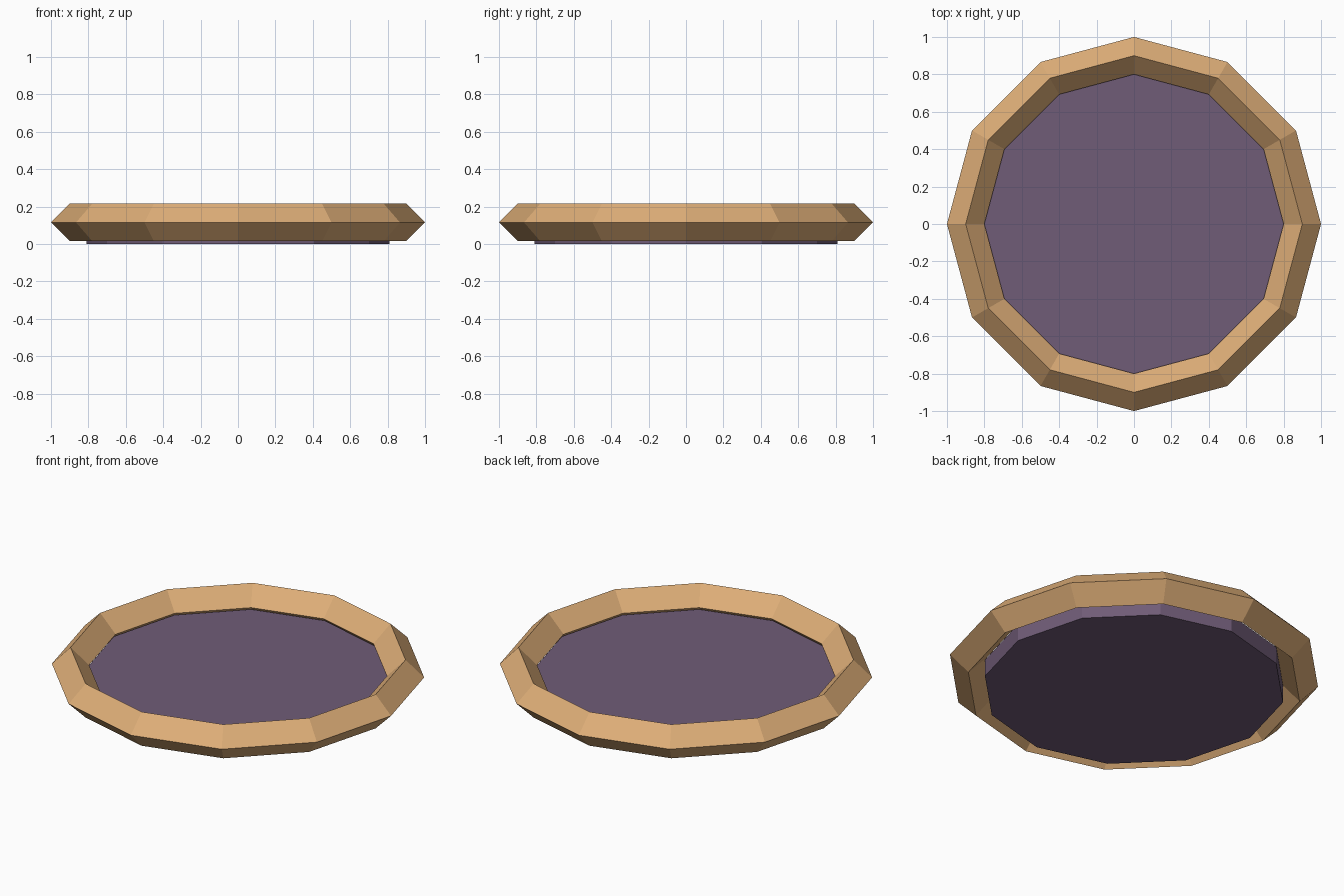
import bpy
import bmesh
from math import cos, sin, tau

SIDES = 12

cube = bpy.data.objects.get("Cube")
if cube:
    bpy.data.objects.remove(cube, do_unlink=True)


def linear(channel):
    c = channel / 255
    return c / 12.92 if c <= 0.04045 else ((c + 0.055) / 1.055) ** 2.4


def material(name, *rgb):
    mat = bpy.data.materials.new(name)
    mat.use_nodes = True
    colour = (*map(linear, rgb), 1)
    mat.diffuse_color = colour
    mat.node_tree.nodes["Principled BSDF"].inputs["Base Color"].default_value = colour
    return mat


def revolve(name, profile, mat, closed):
    """Spin a (radius, height) profile into a flat-faced solid."""
    bm = bmesh.new()
    rings = [[bm.verts.new((r * cos(tau * i / SIDES), r * sin(tau * i / SIDES), z))
              for i in range(SIDES)] for r, z in profile]
    pairs = list(zip(rings, rings[1:]))
    if closed:
        pairs.append((rings[-1], rings[0]))
    else:
        bm.faces.new(rings[0])
        bm.faces.new(rings[-1])
    for low, high in pairs:
        for i in range(SIDES):
            j = (i + 1) % SIDES
            bm.faces.new((low[i], low[j], high[j], high[i]))
    bmesh.ops.recalc_face_normals(bm, faces=bm.faces)
    mesh = bpy.data.meshes.new(name)
    bm.to_mesh(mesh)
    bm.free()
    mesh.materials.append(mat)
    obj = bpy.data.objects.new(name, mesh)
    bpy.context.collection.objects.link(obj)
    return obj


wood = material("tan wood", 222, 174, 120)
purple = material("dusty purple", 112, 92, 119)

# Diamond-section rim
revolve("rim", [(0.9, 0.015), (1.0, 0.115), (0.9, 0.215), (0.8, 0.115)], wood, True)

# Flat base disc sitting just inside the rim
revolve("base_disc", [(0.81, 0), (0.81, 0.1)], purple, False)
